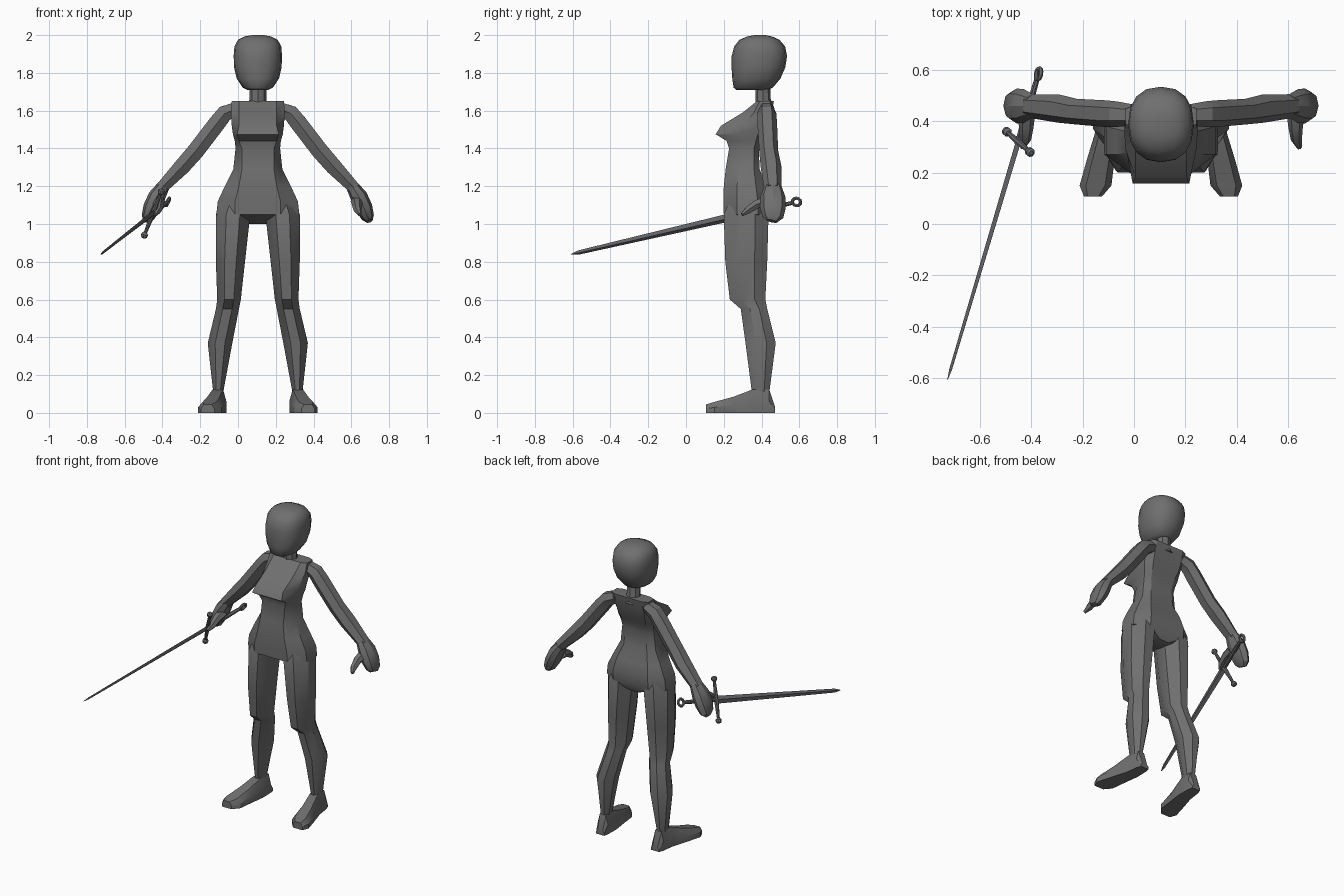
import bpy, bmesh, math
from mathutils import Vector

if "Cube" in bpy.data.objects:
    bpy.data.objects.remove(bpy.data.objects["Cube"])

CX = 0.105  # body mid-line


def material(name, rgb):
    m = bpy.data.materials.new(name)
    m.diffuse_color = (*rgb, 1)
    m.use_nodes = True
    m.node_tree.nodes["Principled BSDF"].inputs["Base Color"].default_value = m.diffuse_color
    return m


GREY = material("body grey", (0.16, 0.16, 0.16))
STEEL = material("sword steel", (0.15, 0.15, 0.165))


def loft(name, rings, mat=GREY, x=CX, mirror=False, angle=30):
    """Skin a list of closed point rings and cap both ends."""
    bm = bmesh.new()
    vs = [[bm.verts.new(p) for p in r] for r in rings]
    n = len(rings[0])
    for a, b in zip(vs, vs[1:]):
        for i in range(n):
            j = (i + 1) % n
            bm.faces.new((a[i], a[j], b[j], b[i]))
    bm.faces.new(vs[0])
    bm.faces.new(vs[-1])
    bmesh.ops.recalc_face_normals(bm, faces=bm.faces)
    me = bpy.data.meshes.new(name)
    bm.to_mesh(me)
    bm.free()
    me.materials.append(mat)
    ob = bpy.data.objects.new(name, me)
    bpy.context.collection.objects.link(ob)
    ob.location.x = x
    bpy.context.view_layer.objects.active = ob
    ob.select_set(True)
    bpy.ops.object.shade_smooth_by_angle(angle=math.radians(angle))
    ob.select_set(False)
    if mirror:
        ob.modifiers.new("mirror", 'MIRROR')
    return ob


def tube(name, stations, axis, sides=6, **kw):
    """Stations are (centre, half size along axis, half size across)."""
    rings = []
    cs = [Vector(s[0]) for s in stations]
    for k, (_, ru, rv) in enumerate(stations):
        d = (cs[min(k + 1, len(cs) - 1)] - cs[max(k - 1, 0)]).normalized()
        u = Vector(axis)
        u = (u - d * u.dot(d)).normalized()
        v = d.cross(u)
        rings.append([cs[k] + u * ru * math.cos(t) + v * rv * math.sin(t)
                      for t in (2 * math.pi * i / sides for i in range(sides))])
    return loft(name, rings, **kw)


# Torso: z, front half width, front y, side half width, side y pair, back half width, back y
torso = [
    (1.00, .035, .32, .05, .34, .38, .035, .41),
    (1.05, .12, .20, .22, .27, .38, .13, .437),
    (1.12, .12, .198, .212, .27, .38, .13, .445),
    (1.20, .10, .20, .175, .27, .37, .115, .425),
    (1.29, .085, .21, .130, .28, .36, .085, .39),
    (1.40, .085, .228, .118, .29, .36, .08, .385),
    (1.44, .10, .215, .122, .29, .37, .085, .395),
    (1.475, .11, .157, .132, .27, .38, .09, .41),
    (1.52, .10, .185, .138, .29, .39, .10, .43),
    (1.59, .10, .30, .143, .36, .42, .105, .455),
    (1.65, .10, .375, .138, .39, .45, .10, .465),
]
loft("torso", [[(-f, yf, z), (f, yf, z), (s, y1, z), (s, y2, z),
                (b, yb, z), (-b, yb, z), (-s, y2, z), (-s, y1, z)]
               for z, f, yf, s, y1, y2, b, yb in torso], angle=32)

# Legs: z, inner x, outer x, front y, back y
leg = [(.10, .185, .235, .35, .44), (.37, .135, .265, .315, .475),
       (.55, .10, .222, .29, .43), (.60, .09, .215, .232, .42),
       (.80, .068, .222, .208, .43), (1.05, .040, .222, .20, .437),
       (1.12, .02, .20, .23, .41)]


def leg_ring(z, a, b, f, k):
    w, h = b - a, k - f
    return [(a + .3 * w, f, z), (b - .3 * w, f, z), (b, f + .35 * h, z), (b, k - .3 * h, z),
            (b - .3 * w, k, z), (a + .3 * w, k, z), (a, k - .3 * h, z), (a, f + .35 * h, z)]


loft("legs", [leg_ring(*r) for r in leg], mirror=True, angle=32)

# Feet: y, centre x, half width, height
foot = [(.472, .205, .030, .03), (.44, .207, .038, .125), (.355, .212, .045, .125),
        (.25, .235, .054, .085), (.15, .255, .062, .058), (.107, .265, .035, .045)]
loft("feet", [[(c - w, y, 0), (c + w, y, 0), (c + w, y, h * .5), (c + w * .6, y, h),
               (c - w * .6, y, h), (c - w, y, h * .5)] for y, c, w, h in foot], mirror=True)

# Arms, hands and thumbs
tube("arms", [((.115, .425, 1.61), .042, .040), ((.175, .428, 1.585), .050, .050),
              ((.215, .43, 1.535), .052, .052), ((.33, .438, 1.385), .050, .052),
              ((.40, .45, 1.305), .055, .050), ((.515, .46, 1.185), .046, .036)],
     (0, 1, 0), mirror=True)
tube("hands", [((.500, .46, 1.20), .046, .034), ((.535, .46, 1.145), .066, .046),
               ((.562, .46, 1.085), .068, .046), ((.583, .46, 1.035), .055, .034),
               ((.592, .455, 1.015), .03, .018)], (0, 1, 0), sides=8, mirror=True)
tube("thumbs", [((.525, .43, 1.12), .035, .03), ((.525, .375, 1.105), .028, .026),
                ((.528, .33, 1.075), .022, .022), ((.54, .297, 1.05), .010, .010)],
     (1, 0, 0), mirror=True)

# Neck
tube("neck", [((0, .42, 1.60), .055, .05), ((0, .408, 1.66), .045, .04),
              ((0, .405, 1.78), .045, .04)], (1, 0, 0), sides=8)

# Head: z, half width, front y, back y
head = [(1.71, .055, .265, .43), (1.722, .080, .252, .46), (1.77, .112, .245, .50),
        (1.83, .126, .241, .526), (1.89, .128, .242, .535), (1.94, .124, .255, .525),
        (1.975, .105, .283, .495), (1.993, .070, .325, .455), (2.0, .03, .36, .42)]


def soft(t):
    return math.copysign(abs(t) ** .85, t)


loft("head", [[(w * soft(math.cos(t)), (f + b) / 2 + (b - f) / 2 * soft(math.sin(t)), z)
               for t in (2 * math.pi * i / 16 for i in range(16))]
              for z, w, f, b in head], angle=50)

# Sword: straight line from tip to pommel, with the guard across it
TIP, END = Vector((-.727, -.608, .84)), Vector((-.372, .585, 1.117))
GUARD = Vector((.34, -.30, .875)).normalized()


def along(t):
    return TIP.lerp(END, t)


def sword_part(name, stations, axis, sides):
    return tube(name, stations, axis, sides, mat=STEEL, x=0)


sword_part("blade", [(along(0), .002, .001), (along(.035), .012, .006),
                     (along(.78), .024, .011)], GUARD, 4)
sword_part("grip", [(along(.77), .013, .013), (along(.87), .015, .015),
                    (along(.98), .011, .011)], GUARD, 8)
mid = along(.778)
sword_part("guard", [(mid + GUARD * d, r, r) for d, r in
                     ((-.145, .009), (-.138, .018), (-.122, .018), (-.112, .009), (0, .014),
                      (.112, .009), (.122, .018), (.138, .018), (.145, .009))],
           END - TIP, 8)

# Ring pommel
axis = (END - TIP).cross(GUARD)
bpy.ops.mesh.primitive_torus_add(major_segments=12, minor_segments=6, major_radius=.022,
                                 minor_radius=.009, location=along(1.0),
                                 rotation=axis.to_track_quat('Z', 'Y').to_euler())
ring = bpy.context.object
ring.name = "pommel_ring"
ring.data.materials.append(STEEL)
bpy.ops.object.shade_smooth_by_angle(angle=math.radians(40))
